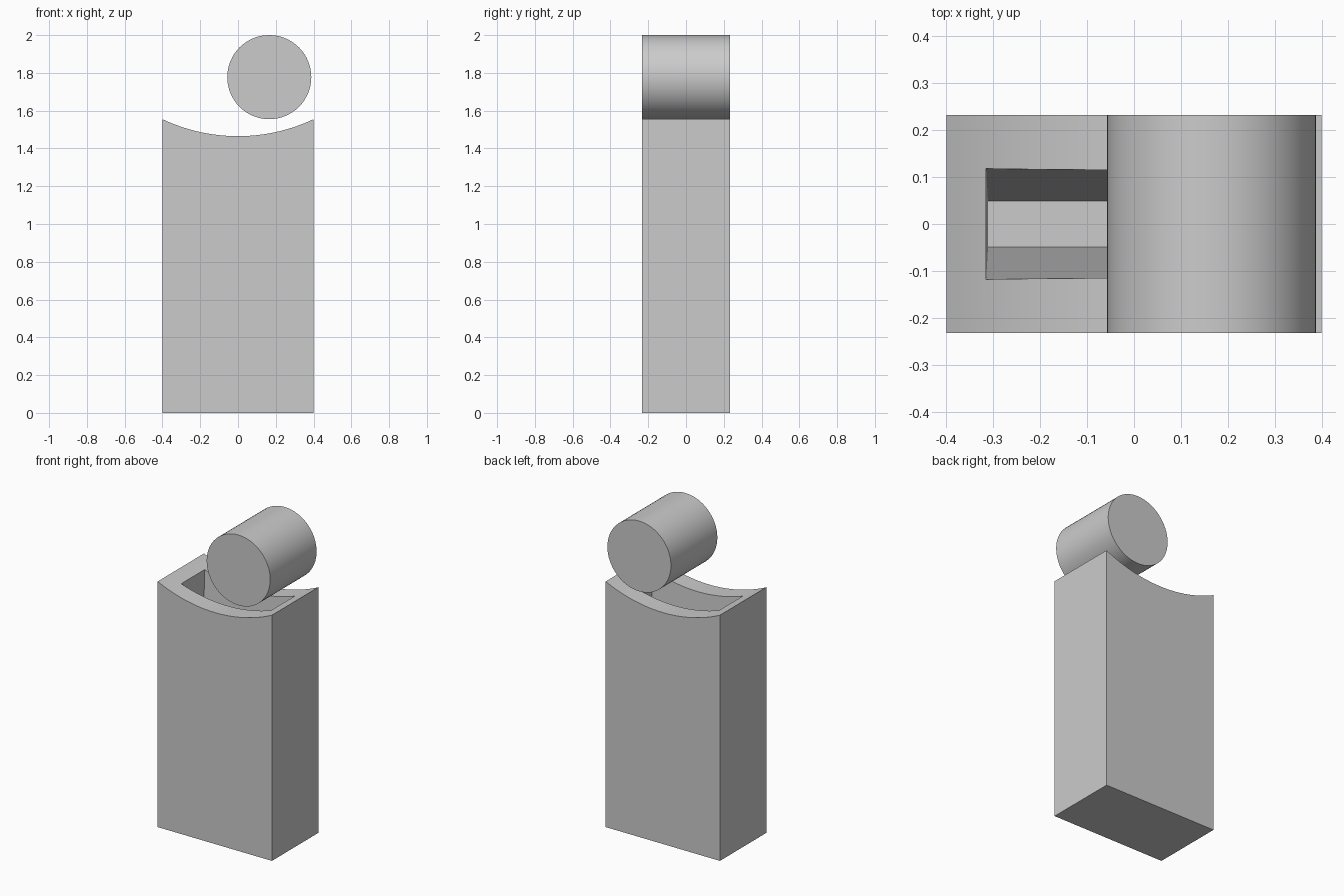
import bpy, bmesh, math

if "Cube" in bpy.data.objects:
    bpy.data.objects.remove(bpy.data.objects["Cube"])

HALF_Y = 0.232


def make_object(name, bm):
    bmesh.ops.recalc_face_normals(bm, faces=bm.faces)
    mesh = bpy.data.meshes.new(name)
    bm.to_mesh(mesh)
    bm.free()
    obj = bpy.data.objects.new(name, mesh)
    bpy.context.collection.objects.link(obj)
    return obj


def select_only(obj):
    bpy.ops.object.select_all(action='DESELECT')
    obj.select_set(True)
    bpy.context.view_layer.objects.active = obj


def smooth(obj):
    select_only(obj)
    bpy.ops.object.shade_smooth_by_angle(angle=math.radians(30))


# Body: block with a concave arc along the top
half_x, dip, sag, segments = 0.4, 1.465, 0.09, 32
radius = (half_x ** 2 + sag ** 2) / (2 * sag)
profile = [(-half_x, 0), (half_x, 0)]
for i in range(segments + 1):
    x = half_x - 2 * half_x * i / segments
    profile.append((x, dip + radius - math.sqrt(radius ** 2 - x ** 2)))

bm = bmesh.new()
face = bm.faces.new([bm.verts.new((x, -HALF_Y, z)) for x, z in profile])
ext = bmesh.ops.extrude_face_region(bm, geom=[face])
verts = [v for v in ext["geom"] if isinstance(v, bmesh.types.BMVert)]
bmesh.ops.translate(bm, verts=verts, vec=(0, 2 * HALF_Y, 0))
body = make_object("body", bm)

# Deep pocket that narrows towards its floor
floor_z, rim_z, top_z = 0.1, 1.5, 1.7
grow = (top_z - floor_z) / (rim_z - floor_z)
bm = bmesh.new()
bmesh.ops.create_cube(bm, size=2)
for v in bm.verts:
    k = grow if v.co.z > 0 else 0
    v.co.x *= 0.311 + 0.004 * k
    v.co.y *= 0.049 + 0.068 * k
    v.co.z = top_z if v.co.z > 0 else floor_z
cutter = make_object("pocket_cutter", bm)
cutter.hide_render = True

cut = body.modifiers.new("pocket", 'BOOLEAN')
cut.operation = 'DIFFERENCE'
cut.solver = 'EXACT'
cut.object = cutter
select_only(body)
bpy.ops.object.modifier_apply(modifier=cut.name)
bpy.data.objects.remove(cutter)
smooth(body)

# Roller floating above the concave top
bpy.ops.mesh.primitive_cylinder_add(
    vertices=64, radius=0.2225, depth=2 * HALF_Y,
    location=(0.1655, 0, 1.7775), rotation=(math.pi / 2, 0, 0))
roller = bpy.context.object
roller.name = "roller"
smooth(roller)
